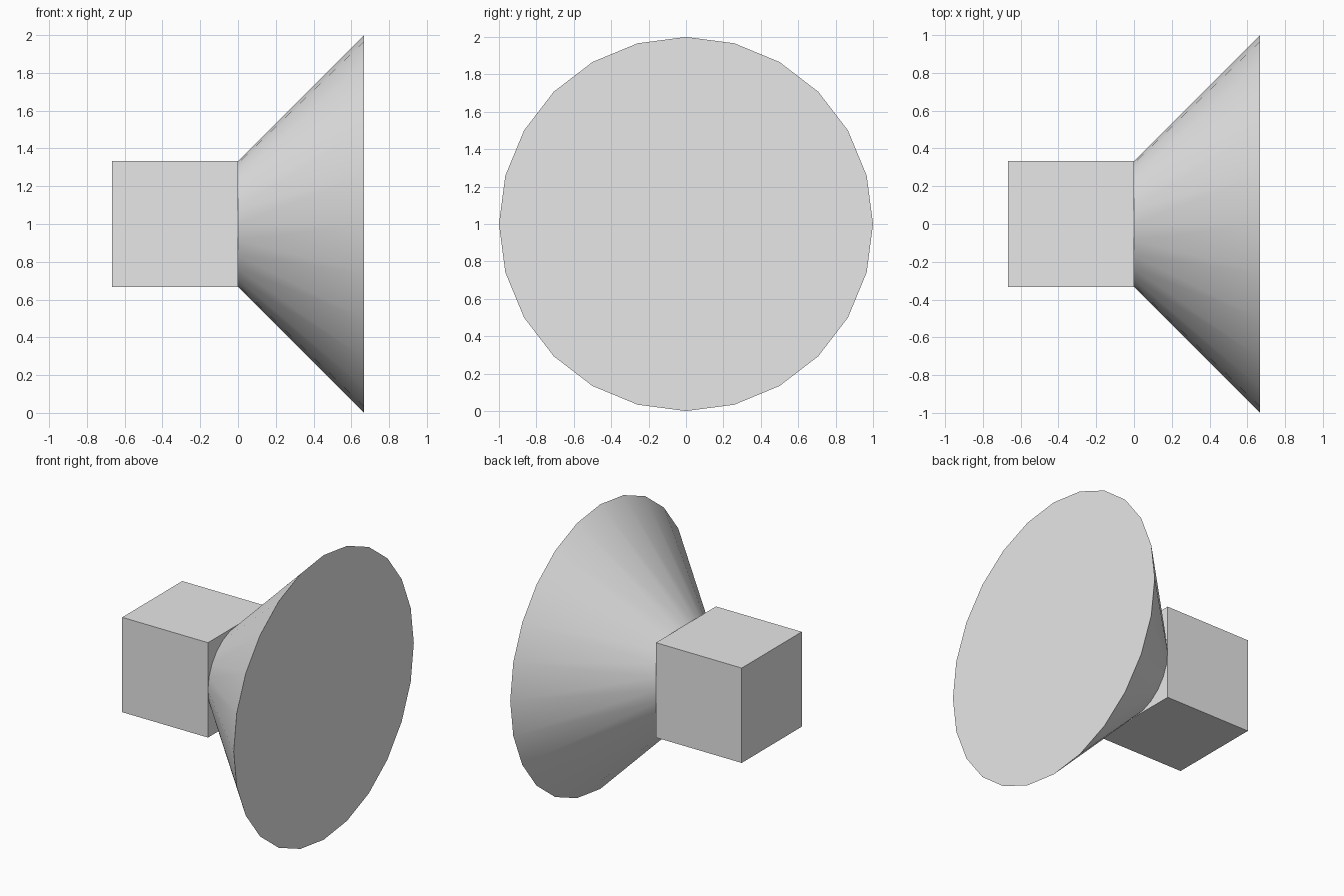
import bpy
import math

cube = bpy.data.objects.get("Cube")
if cube:
    bpy.data.objects.remove(cube, do_unlink=True)

SIZE = 2 / 3      # box side, also the horn depth
CENTRE_Z = 1.0

# One plain grey for everything
grey = bpy.data.materials.new("light grey")
grey.use_nodes = True
colour = (0.8, 0.8, 0.8, 1)
grey.diffuse_color = colour
grey.node_tree.nodes["Principled BSDF"].inputs["Base Color"].default_value = colour


def finish(name):
    obj = bpy.context.object
    obj.name = name
    obj.data.name = name
    obj.data.materials.append(grey)
    bpy.ops.object.transform_apply(location=False, rotation=True, scale=True)
    return obj


# Square box body
bpy.ops.mesh.primitive_cube_add(size=SIZE, location=(-SIZE / 2, 0, CENTRE_Z))
finish("box_body")

# Flared horn, opening toward +x, with flat closed ends
bpy.ops.mesh.primitive_cone_add(
    vertices=24, radius1=SIZE / 2, radius2=1, depth=SIZE,
    location=(SIZE / 2, 0, CENTRE_Z), rotation=(0, math.pi / 2, 0))
finish("flared_horn")
bpy.ops.object.shade_smooth_by_angle(angle=math.radians(30))
